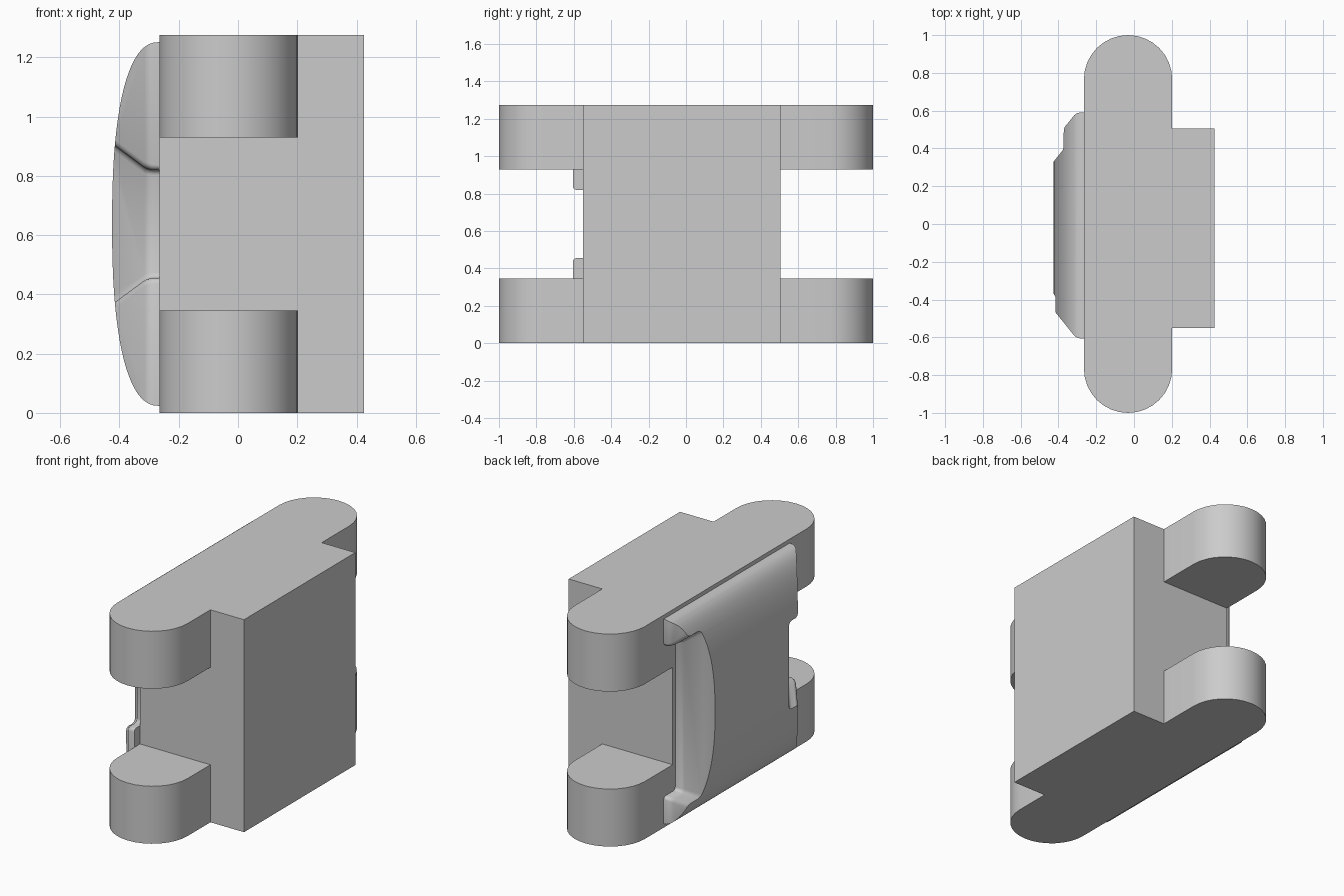
import bpy
import bmesh
from math import cos, sin, pi, radians

if "Cube" in bpy.data.objects:
    bpy.data.objects.remove(bpy.data.objects["Cube"], do_unlink=True)

HEIGHT = 1.275
BACK, FRONT, SIDE = -0.55, 0.505, 0.425      # block ends and its outer side
WALL, LOBE_X = -0.265, 0.202                 # lobe width limits

grey = bpy.data.materials.new("light_grey")
grey.use_nodes = True
grey.diffuse_color = (0.6, 0.6, 0.6, 1)
grey.node_tree.nodes["Principled BSDF"].inputs["Base Color"].default_value = (0.6, 0.6, 0.6, 1)


def loft(name, rings):
    """Closed solid through rings of points, capped at both ends."""
    bm = bmesh.new()
    loops = [[bm.verts.new(p) for p in ring] for ring in rings]
    for a, b in zip(loops, loops[1:]):
        for i in range(len(a)):
            j = (i + 1) % len(a)
            bm.faces.new((a[i], a[j], b[j], b[i]))
    bm.faces.new(loops[0])
    bm.faces.new(loops[-1])
    bmesh.ops.recalc_face_normals(bm, faces=bm.faces)
    mesh = bpy.data.meshes.new(name)
    bm.to_mesh(mesh)
    bm.free()
    mesh.materials.append(grey)
    obj = bpy.data.objects.new(name, mesh)
    bpy.context.collection.objects.link(obj)
    return obj


def activate(obj):
    bpy.ops.object.select_all(action='DESELECT')
    obj.select_set(True)
    bpy.context.view_layer.objects.active = obj


def smooth(obj):
    activate(obj)
    bpy.ops.object.shade_smooth_by_angle(angle=radians(30))


def prism(name, outline, low, high):
    return loft(name, [[(x, y, z) for x, y in outline] for z in (low, high)])


# Main block
prism("main_block", [(WALL, BACK), (SIDE, BACK), (SIDE, FRONT), (WALL, FRONT)], 0, HEIGHT)

# Four rounded lobes, two at each end
mid, radius, steps = (WALL + LOBE_X) / 2, (LOBE_X - WALL) / 2, 16
for end, start, sign in (("front", BACK, -1), ("rear", FRONT, 1)):
    arc = [(mid + radius * cos(pi * i / steps),
            sign * (1 - radius + radius * sin(pi * i / steps))) for i in range(steps + 1)]
    outline = [(LOBE_X, start)] + arc + [(WALL, start)]
    for level, low, high in (("lower", 0, 0.345), ("upper", 0.93, HEIGHT)):
        smooth(prism(f"{end}_{level}_lobe", outline, low, high))

# Side cover: notched outline with sloping ends; (y, z, y slope, z slope)
half = [(-0.52, 0.455, 1.24, -0.74), (-0.605, 0.455, 1.24, -0.74), (-0.605, 0, 1.24, 0),
        (0.59, 0, -1.24, 0), (0.59, 0.185, -1.24, -0.74), (0.48, 0.185, -1.24, -0.74)]
plan = half + [(y, HEIGHT - z, dy, -dz) for y, z, dy, dz in reversed(half)]
rings = [[(x, y + dy * t, z + dz * t) for y, z, dy, dz in plan]
         for x, t in ((-0.2, 0), (-0.305, 0), (-0.455, 0.15))]
cover = loft("side_cover", rings)
bevel = cover.modifiers.new("rounded_edges", 'BEVEL')
bevel.width, bevel.segments, bevel.limit_method = 0.018, 3, 'ANGLE'
bevel.angle_limit = radians(30)

# Bulging cross-section that trims the cover
power, count = 2 / 2.4, 40
section = []
for i in range(count + 1):
    a = pi * i / count
    c, s = cos(a), max(sin(a), 0)
    u = abs(c) ** power * (1 if c > 0 else -1)
    section.append((WALL - 0.16 * s ** power, HEIGHT / 2 + 0.614 * u))
cutter = loft("cover_trim", [[(x, y, z) for x, z in section] for y in (-0.8, 0.8)])
cutter.hide_render = True
trim = cover.modifiers.new("trim", 'BOOLEAN')
trim.operation, trim.solver, trim.object = 'INTERSECT', 'EXACT', cutter

activate(cover)
for name in [m.name for m in cover.modifiers]:
    bpy.ops.object.modifier_apply(modifier=name)
bpy.data.objects.remove(cutter, do_unlink=True)
smooth(cover)
